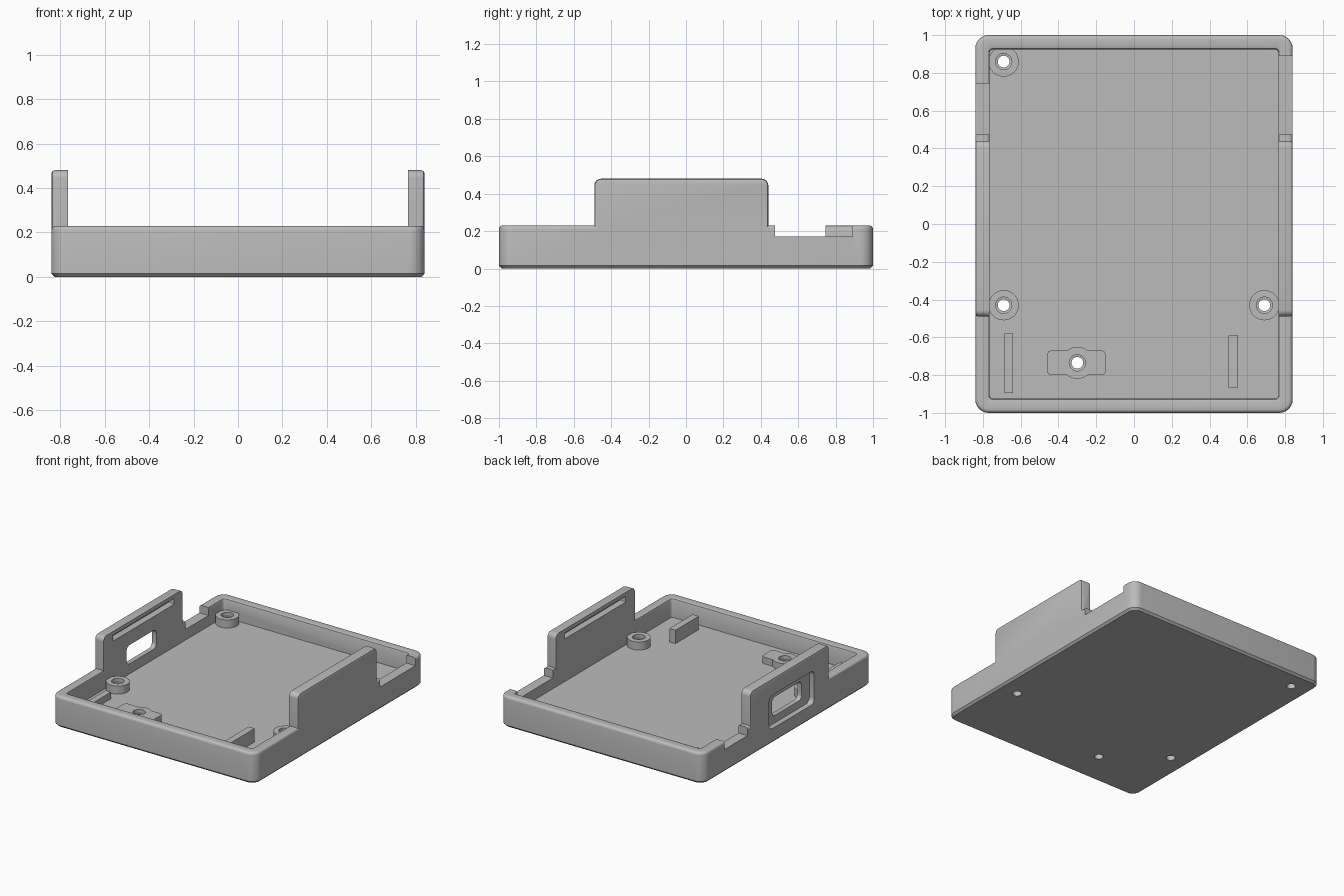
import bpy
import bmesh
from math import cos, sin, pi

if "Cube" in bpy.data.objects:
    bpy.data.objects.remove(bpy.data.objects["Cube"], do_unlink=True)

GREY = (0.5, 0.5, 0.5, 1.0)
grey = bpy.data.materials.new("plain grey plastic")
grey.use_nodes = True
grey.diffuse_color = GREY
bsdf = next(n for n in grey.node_tree.nodes if n.type == "BSDF_PRINCIPLED")
bsdf.inputs["Base Color"].default_value = GREY


def rounded_rect(hu, hv, r, cu=0, cv=0, n=6):
    """Outline of a rounded rectangle given by half sizes and centre."""
    pts = []
    for k, (su, sv) in enumerate([(1, 1), (-1, 1), (-1, -1), (1, -1)]):
        for i in range(n + 1):
            a = (k + i / n) * pi / 2
            pts.append((cu + su * (hu - r) + r * cos(a),
                        cv + sv * (hv - r) + r * sin(a)))
    return pts


def circle(r, cu, cv, n=32):
    return [(cu + r * cos(2 * pi * i / n), cv + r * sin(2 * pi * i / n))
            for i in range(n)]


def loft(name, sections, axis="z"):
    """Closed solid through (outline, level) sections along an axis."""
    bm = bmesh.new()
    loops = []
    for outline, w in sections:
        loops.append([bm.verts.new((u, v, w) if axis == "z" else (w, u, v))
                      for u, v in outline])
    for a, b in zip(loops, loops[1:]):
        for i in range(len(a)):
            j = (i + 1) % len(a)
            bm.faces.new((a[i], a[j], b[j], b[i]))
    bm.faces.new(loops[0][::-1])
    bm.faces.new(loops[-1])
    bmesh.ops.recalc_face_normals(bm, faces=bm.faces)
    mesh = bpy.data.meshes.new(name)
    bm.to_mesh(mesh)
    bm.free()
    mesh.materials.append(grey)
    obj = bpy.data.objects.new(name, mesh)
    bpy.context.collection.objects.link(obj)
    return obj


def box(name, x0, x1, y0, y1, z0, z1, r=0.002):
    outline = rounded_rect((x1 - x0) / 2, (y1 - y0) / 2, r,
                           (x0 + x1) / 2, (y0 + y1) / 2, 2)
    return loft(name, [(outline, z0), (outline, z1)])


def combine(target, other, operation):
    """Apply a boolean and remove the helper."""
    other.hide_render = True
    mod = target.modifiers.new("boolean", "BOOLEAN")
    mod.operation = operation
    mod.solver = "EXACT"
    mod.object = other
    bpy.context.view_layer.objects.active = target
    bpy.ops.object.modifier_apply(modifier=mod.name)
    bpy.data.objects.remove(other, do_unlink=True)


HX, HY, WALL, FLOOR, RIM, TOP = 0.84, 1.0, 0.075, 0.09, 0.23, 0.48

# Tray: bottom chamfer, outer wall, rounded rim, inner wall, floor
profile = [(0.015, 0), (0, 0.015)]
f = 0.02
profile += [(f - f * cos(a), RIM - f + f * sin(a))
            for a in (0, pi / 8, pi / 4, 3 * pi / 8, pi / 2)]
f = 0.012
profile += [(WALL - f + f * sin(a), RIM - f + f * cos(a))
            for a in (0, pi / 4, pi / 2)]
profile.append((WALL, FLOOR))
tray = loft("tray", [(rounded_rect(HX - d, HY - d, max(0.07 - d, 0.02)), z)
                     for d, z in profile])

# Lowered notches in the side walls
for x0, x1, y1 in [(-0.9, -0.75, 0.745), (0.75, 0.9, 0.89)]:
    combine(tray, box("notch_cutter", x0, x1, 0.475, y1, 0.17, 0.3), "DIFFERENCE")

# Tall side walls with a soft outer edge and a snap groove on the inner face
for s in (-1, 1):
    def wall_outline(d):
        return rounded_rect(0.465 - d, 0.185 - d, 0.035 - d, -0.025, TOP - 0.185)
    wall = loft("side_wall", [(wall_outline(0), s * (HX - WALL)),
                              (wall_outline(0), s * (HX - 0.015)),
                              (wall_outline(0.004), s * (HX - 0.004)),
                              (wall_outline(0.015), s * HX)], "x")
    combine(tray, wall, "UNION")
    groove = loft("groove_cutter", [
        (rounded_rect(0.36, 0.022, 0.003, -0.02, 0.43), s * (HX - WALL - 0.01)),
        (rounded_rect(0.36, 0.022, 0.003, -0.02, 0.43), s * (HX - WALL)),
        (rounded_rect(0.345, 0.006, 0.003, -0.02, 0.43), s * (HX - WALL + 0.03))], "x")
    combine(tray, groove, "DIFFERENCE")

# Port opening in the right wall with a wider outer recess
for hu, hv, r, x1 in [(0.265, 0.125, 0.04, -0.8), (0.175, 0.07, 0.035, -0.7)]:
    port = rounded_rect(hu, hv, r, -0.045, 0.235)
    combine(tray, loft("port_cutter", [(port, -0.9), (port, x1)], "x"), "DIFFERENCE")

# Screw bosses and the small mounting plate
BOSSES = [(-0.69, 0.86, 0.08, 0.15), (-0.69, -0.43, 0.08, 0.15),
          (0.69, -0.43, 0.08, 0.15), (-0.3, -0.735, 0.085, 0.14)]
combine(tray, box("mount_plate", -0.46, -0.15, -0.8, -0.67, 0.05, 0.14, 0.02), "UNION")
for x, y, r, top in BOSSES:
    boss = circle(r, x, y)
    combine(tray, loft("boss", [(boss, 0.05), (boss, top)]), "UNION")
for x, y, r, top in BOSSES:
    small, wide = circle(0.031, x, y), circle(0.043, x, y)
    hole = loft("hole_cutter", [(small, -0.1), (small, top - 0.03),
                                (wide, top - 0.028), (wide, top + 0.1)])
    combine(tray, hole, "DIFFERENCE")

# Upright support ribs on the floor
combine(tray, box("left_rib", 0.5, 0.55, -0.865, -0.59, 0.05, 0.19), "UNION")
combine(tray, box("right_rib", -0.685, -0.64, -0.895, -0.58, 0.05, 0.14), "UNION")

bpy.ops.object.select_all(action="DESELECT")
tray.select_set(True)
bpy.context.view_layer.objects.active = tray
bpy.ops.object.shade_smooth_by_angle(angle=pi / 6)
